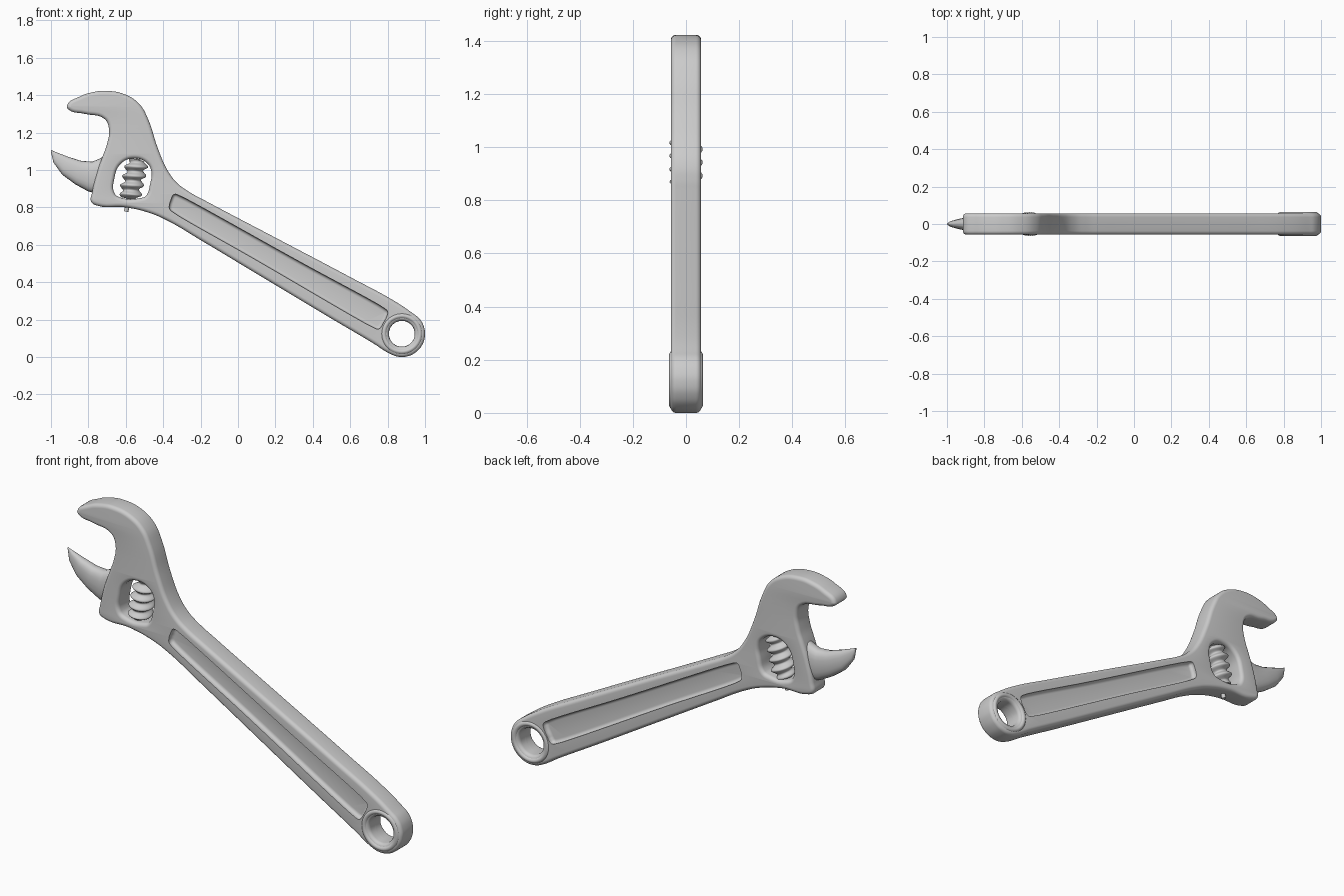
import bpy, bmesh, math
from mathutils import Vector, Matrix

if "Cube" in bpy.data.objects:
    bpy.data.objects.remove(bpy.data.objects["Cube"])


def finish(ob, angle=40):
    bpy.ops.object.select_all(action='DESELECT')
    ob.select_set(True)
    bpy.context.view_layer.objects.active = ob
    bpy.ops.object.shade_smooth_by_angle(angle=math.radians(angle))


def mesh_object(name, bm):
    bmesh.ops.remove_doubles(bm, verts=bm.verts, dist=1e-5)
    bmesh.ops.recalc_face_normals(bm, faces=bm.faces)
    me = bpy.data.meshes.new(name)
    bm.to_mesh(me)
    bm.free()
    ob = bpy.data.objects.new(name, me)
    bpy.context.collection.objects.link(ob)
    return ob


def plate(name, loops, half, bevel, y=0.0, res=6):
    """Rounded plate in the XZ plane from closed smooth loops (first is outside)."""
    cu = bpy.data.curves.new(name + "_curve", 'CURVE')
    cu.dimensions, cu.fill_mode = '2D', 'BOTH'
    cu.resolution_u, cu.bevel_resolution = res, 4
    cu.extrude, cu.bevel_depth, cu.offset = half - bevel, bevel, -bevel
    for pts in loops:
        sp = cu.splines.new('BEZIER')
        sp.bezier_points.add(len(pts) - 1)
        sp.use_cyclic_u = True
        for bp, (x, z) in zip(sp.bezier_points, pts):
            bp.co = (x, z, 0)
            bp.handle_left_type = bp.handle_right_type = 'AUTO'
    tmp = bpy.data.objects.new(name + "_tmp", cu)
    bpy.context.collection.objects.link(tmp)
    dg = bpy.context.evaluated_depsgraph_get()
    me = bpy.data.meshes.new_from_object(tmp.evaluated_get(dg))
    bm = bmesh.new()
    bm.from_mesh(me)
    bpy.data.objects.remove(tmp)
    bm.transform(Matrix.Translation((0, y, 0)) @ Matrix.Rotation(math.pi / 2, 4, 'X'))
    return mesh_object(name, bm)


def rounded(corners, r):
    """Corner points replaced by three points each, with straight sides kept."""
    out = []
    n = len(corners)
    for i, c in enumerate(corners):
        c = Vector(c)
        a = (Vector(corners[i - 1]) - c)
        b = (Vector(corners[(i + 1) % n]) - c)
        p, q = c + a.normalized() * r, c + b.normalized() * r
        out += [c + a * 0.4, p, (p + q) * 0.25 + c * 0.5, q]
    return [tuple(p) for p in out]


RING = Vector((0.876, 0.124))


def arc(r, a0, a1, n):
    return [(RING.x + r * math.cos(math.radians(a0 + (a1 - a0) * i / (n - 1))),
             RING.y + r * math.sin(math.radians(a0 + (a1 - a0) * i / (n - 1)))) for i in range(n)]


# Body: fixed jaw, neck, handle and hanging end, with window and hole
outline = [(-0.915, 1.342), (-0.845, 1.393), (-0.775, 1.416), (-0.705, 1.423), (-0.60, 1.402),
           (-0.525, 1.35), (-0.48, 1.27), (-0.43, 1.12), (-0.375, 0.995), (-0.325, 0.93),
           (-0.257, 0.88), (-0.18, 0.838), (0.2, 0.638), (0.6, 0.427), (0.84, 0.297)]
outline += arc(0.124, 62, -121, 9)
outline += [(0.72, 0.075), (0.5, 0.205), (0.1, 0.445), (-0.2, 0.625), (-0.375, 0.728),
            (-0.47, 0.769), (-0.60, 0.80), (-0.755, 0.81), (-0.785, 0.83), (-0.78, 0.88),
            (-0.75, 1.0), (-0.725, 1.07), (-0.70, 1.14), (-0.69, 1.22), (-0.713, 1.272),
            (-0.82, 1.30), (-0.905, 1.322)]
window = [(-0.625, 1.035), (-0.55, 1.062), (-0.485, 1.035), (-0.463, 0.99), (-0.47, 0.925),
          (-0.492, 0.862), (-0.52, 0.85), (-0.63, 0.853), (-0.66, 0.875), (-0.662, 0.95)]
body = plate("wrench_body", [outline, window, arc(0.069, 0, 315, 8)], 0.057, 0.02)

# Long recess on both faces of the handle
recess = rounded([(-0.345, 0.88), (0.81, 0.245), (0.755, 0.14), (-0.375, 0.79)], 0.03)
for side in (-1, 1):
    cutter = plate("recess_cutter", [recess], 0.07, 0.018, y=side * 0.102)
    cutter.hide_render = True
    mod = body.modifiers.new("recess", 'BOOLEAN')
    mod.operation, mod.object, mod.solver = 'DIFFERENCE', cutter, 'EXACT'
    bpy.context.view_layer.objects.active = body
    bpy.ops.object.modifier_apply(modifier=mod.name)
    bpy.data.objects.remove(cutter)
finish(body)

# Raised rim around the hanging hole
bpy.ops.mesh.primitive_torus_add(major_segments=48, minor_segments=16, major_radius=0.096,
                                 minor_radius=0.027, location=(RING.x, 0, RING.y),
                                 rotation=(math.pi / 2, 0, 0))
rim = bpy.context.object
rim.name = "hole_rim"
rim.scale = (1, 1, 0.064 / 0.027)
finish(rim, 60)

# Movable jaw: loft of (top point, bottom point, half width)
stations = [((-1.0, 1.107), (-1.0, 1.095), 0.003), ((-0.965, 1.092), (-0.987, 1.04), 0.016),
            ((-0.91, 1.071), (-0.94, 0.975), 0.030), ((-0.84, 1.049), (-0.87, 0.923), 0.038),
            ((-0.78, 1.044), (-0.80, 0.885), 0.042), ((-0.74, 1.06), (-0.76, 0.875), 0.045),
            ((-0.69, 1.09), (-0.69, 0.87), 0.045)]
bm = bmesh.new()
N = 20
rings = []
for top, bot, w in stations:
    t, b = Vector((top[0], 0, top[1])), Vector((bot[0], 0, bot[1]))
    ring = []
    for k in range(N):
        a = 2 * math.pi * k / N
        s, c = math.sin(a), math.cos(a)
        u = math.copysign(abs(c) ** 0.8, c)
        v = math.copysign(abs(s) ** 0.8, s)
        ring.append(bm.verts.new((t + b) / 2 + (t - b) / 2 * u + Vector((0, w * v, 0))))
    rings.append(ring)
for r0, r1 in zip(rings, rings[1:]):
    for k in range(N):
        bm.faces.new((r0[k], r0[(k + 1) % N], r1[(k + 1) % N], r1[k]))
bm.faces.new(rings[0])
bm.faces.new(rings[-1])
finish(mesh_object("movable_jaw", bm), 60)

# Adjusting worm: threaded surface around a slanted axis
top, bottom = Vector((-0.535, 0, 1.055)), Vector((-0.583, 0, 0.845))
axis = bottom - top
side = Vector((0, 1, 0)).cross(axis).normalized()
bm = bmesh.new()
SEG, ROWS, TURNS = 32, 60, 4.2
rows = []
for i in range(ROWS + 1):
    t = i / ROWS
    row = []
    for k in range(SEG):
        a = 2 * math.pi * k / SEG
        wave = 0.5 + 0.5 * math.cos(2 * math.pi * TURNS * t - a)
        r = (0.040 + 0.023 * wave) * (0.75 + 0.25 * min(1, 8 * t, 8 * (1 - t)))
        row.append(bm.verts.new(top + axis * t + side * r * math.cos(a)
                                + Vector((0, r * math.sin(a), 0))))
    rows.append(row)
for r0, r1 in zip(rows, rows[1:]):
    for k in range(SEG):
        bm.faces.new((r0[k], r0[(k + 1) % SEG], r1[(k + 1) % SEG], r1[k]))
bm.faces.new(rows[0])
bm.faces.new(rows[-1])
finish(mesh_object("adjusting_worm", bm), 60)

# Pin that carries the worm
mid = top + axis * 0.65
bpy.ops.mesh.primitive_cylinder_add(vertices=16, radius=0.012, depth=0.29, location=mid,
                                    rotation=axis.to_track_quat('Z', 'Y').to_euler())
pin = bpy.context.object
pin.name = "worm_pin"
finish(pin)
